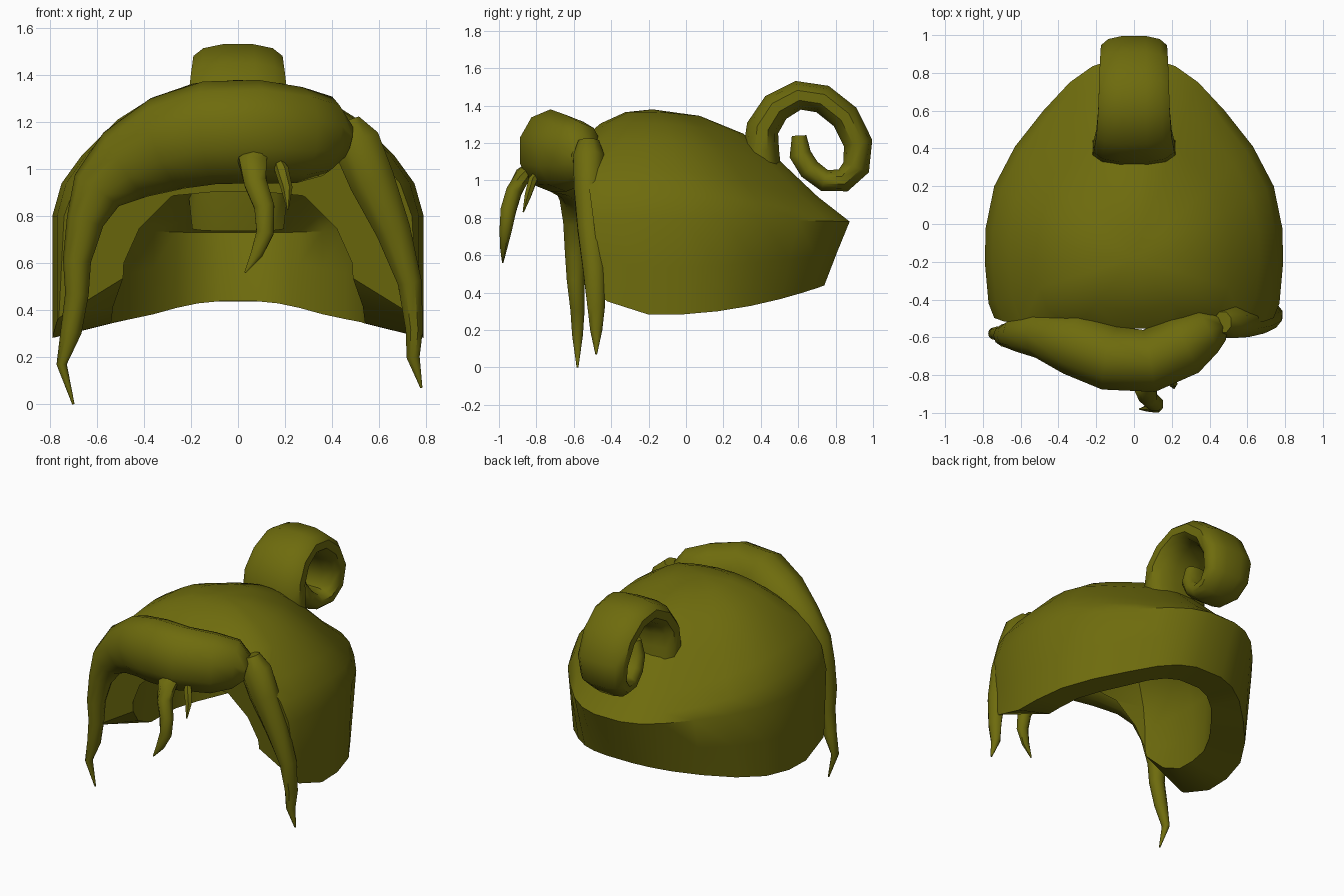
import bpy
import bmesh
import math
from mathutils import Vector

cube = bpy.data.objects.get("Cube")
if cube:
    bpy.data.objects.remove(cube, do_unlink=True)

# One flat olive colour for all of the hair
olive = bpy.data.materials.new("olive_hair")
olive.use_nodes = True
olive.diffuse_color = (0.155, 0.148, 0.004, 1)
shader = olive.node_tree.nodes["Principled BSDF"]
shader.inputs["Base Color"].default_value = olive.diffuse_color
shader.inputs["Roughness"].default_value = 0.8


def finish(bm, name, angle=50):
    """Turn a bmesh into a smooth shaded, coloured object."""
    bmesh.ops.recalc_face_normals(bm, faces=bm.faces)
    mesh = bpy.data.meshes.new(name)
    bm.to_mesh(mesh)
    bm.free()
    mesh.materials.append(olive)
    obj = bpy.data.objects.new(name, mesh)
    bpy.context.collection.objects.link(obj)
    bpy.ops.object.select_all(action="DESELECT")
    obj.select_set(True)
    bpy.context.view_layer.objects.active = obj
    bpy.ops.object.shade_smooth_by_angle(angle=math.radians(angle))


def bridge(bm, lower, upper):
    count = len(lower)
    for i in range(count):
        j = (i + 1) % count
        bm.faces.new((lower[i], lower[j], upper[j], upper[i]))


def sweep(name, path, axis, sides=8, squareness=1.0):
    """Loft ellipses along a path of (x, y, z, radius along axis, other radius)."""
    bm = bmesh.new()
    points = [Vector(p[:3]) for p in path]
    rings = []
    for i, p in enumerate(path):
        before, after = points[max(i - 1, 0)], points[min(i + 1, len(path) - 1)]
        tangent = (after - before).normalized()
        across = (axis - tangent * axis.dot(tangent)).normalized()
        up = tangent.cross(across)
        ring = []
        for k in range(sides):
            a = math.tau * (k + 0.5) / sides
            c, s = math.cos(a), math.sin(a)
            c = math.copysign(abs(c) ** squareness, c)
            s = math.copysign(abs(s) ** squareness, s)
            ring.append(bm.verts.new(points[i] + across * c * p[3] + up * s * p[4]))
        rings.append(ring)
    for lower, upper in zip(rings, rings[1:]):
        bridge(bm, lower, upper)
    bm.faces.new(rings[0])
    bm.faces.new(rings[-1])
    finish(bm, name)


# Main cap: outline seen from above, right half from back to front
CENTRE_Y = -0.18
half_outline = [
    (0.1, 0.875), (0.22, 0.835), (0.34, 0.75), (0.48, 0.6), (0.63, 0.41),
    (0.74, 0.2), (0.785, -0.02), (0.79, -0.2), (0.77, -0.42),
    (0.7, -0.6), (0.45, -0.72), (0.15, -0.78),
]
outline = half_outline + [(-x, y) for x, y in reversed(half_outline)]

# Dome rows: share of the outline radius, height at the sides, height at the back
dome_rows = [
    (1.0, 0.8, 0.78), (0.95, 0.94, 0.82), (0.84, 1.06, 0.91),
    (0.65, 1.21, 1.1), (0.46, 1.305, 1.25), (0.24, 1.365, 1.345),
]


def rim_height(y):
    d = y + 0.15
    return 0.28 + d * d * (0.2 if d > 0 else 1.0)


def cap_rows(bm, thickness):
    """Rows of one shell from the rim to the dome, moved inward by a thickness."""
    rows = [[] for _ in range(len(dome_rows) + 2)]
    for x, y in outline:
        dy = y - CENTRE_Y
        reach = math.hypot(x, dy)
        back = max(0, dy / reach) ** 2
        shrink = 1 - thickness * (1 - 0.1 * back) / reach
        low_y = y * 0.845 if y > 0 else y
        z = rim_height(low_y)
        lift = thickness * 0.25 * (1 - back)
        corners = [(x, low_y, z + lift), (x, (y + low_y) / 2, (z + 0.79) / 2)]
        for share, side_z, back_z in dome_rows:
            drop = thickness * (0.2 + 0.6 * (1 - share))
            height = side_z + (back_z - side_z) * back - drop
            corners.append((x * share, CENTRE_Y + dy * share, height))
        for row, (px, py, pz) in zip(rows, corners):
            py = CENTRE_Y + (py - CENTRE_Y) * shrink
            row.append(bm.verts.new((px * shrink, py, pz)))
    for lower, upper in zip(rows, rows[1:]):
        bridge(bm, lower, upper)
    crown = bm.verts.new((0, CENTRE_Y, 1.38 - thickness * 0.8))
    top = rows[-1]
    for i in range(len(top)):
        bm.faces.new((top[i], top[(i + 1) % len(top)], crown))
    return rows[0]


# Outer and inner shells joined at the rim, cut open and capped at the face
bm = bmesh.new()
bridge(bm, cap_rows(bm, 0), cap_rows(bm, 0.25))
bmesh.ops.bisect_plane(
    bm, geom=bm.verts[:] + bm.edges[:] + bm.faces[:],
    plane_co=(0, -0.44, 0.36), plane_no=(0, -1, -0.13), clear_outer=True)
bmesh.ops.holes_fill(bm, edges=[e for e in bm.edges if e.is_boundary], sides=0)
finish(bm, "hair_cap", 40)

X, Y = Vector((1, 0, 0)), Vector((0, 1, 0))

# Swept fringe running into the long lock on the right
sweep("fringe", [
    (-0.7, -0.58, 0.0, 0.005, 0.005),
    (-0.75, -0.58, 0.17, 0.03, 0.022),
    (-0.71, -0.58, 0.31, 0.04, 0.045),
    (-0.685, -0.59, 0.47, 0.05, 0.05),
    (-0.685, -0.59, 0.61, 0.06, 0.06),
    (-0.65, -0.59, 0.78, 0.07, 0.08),
    (-0.6, -0.58, 0.91, 0.1, 0.115),
    (-0.48, -0.58, 1.02, 0.135, 0.165),
    (-0.3, -0.63, 1.11, 0.18, 0.205),
    (-0.12, -0.71, 1.155, 0.18, 0.22),
    (0.08, -0.725, 1.16, 0.175, 0.22),
    (0.26, -0.64, 1.145, 0.175, 0.205),
    (0.38, -0.565, 1.14, 0.135, 0.17),
    (0.46, -0.54, 1.12, 0.08, 0.08),
], Y, 10)

# Long lock on the left
sweep("left_lock", [
    (0.47, -0.52, 1.21, 0.06, 0.05),
    (0.5, -0.52, 1.12, 0.09, 0.11),
    (0.57, -0.52, 0.95, 0.085, 0.105),
    (0.66, -0.51, 0.74, 0.075, 0.08),
    (0.73, -0.49, 0.52, 0.065, 0.055),
    (0.75, -0.48, 0.32, 0.05, 0.04),
    (0.745, -0.48, 0.2, 0.035, 0.03),
    (0.78, -0.48, 0.07, 0.005, 0.005),
], Y)

# Loose strands hanging from the fringe
sweep("large_strand", [
    (0.11, -0.82, 1.09, 0.02, 0.02),
    (0.06, -0.87, 1.03, 0.045, 0.065),
    (0.075, -0.92, 0.94, 0.045, 0.052),
    (0.112, -0.95, 0.84, 0.045, 0.046),
    (0.115, -0.965, 0.73, 0.035, 0.04),
    (0.08, -0.975, 0.64, 0.02, 0.028),
    (0.03, -0.98, 0.56, 0.004, 0.004),
], Y)
sweep("small_strand", [
    (0.165, -0.79, 1.05, 0.015, 0.015),
    (0.185, -0.82, 1.0, 0.025, 0.03),
    (0.207, -0.845, 0.92, 0.02, 0.025),
    (0.212, -0.87, 0.83, 0.004, 0.004),
], Y, 6)

# Curled bun: (y, z, half width, half thickness) along the spiral
curl = [
    (0.46, 0.75, 0.2, 0.08), (0.42, 0.98, 0.225, 0.1), (0.4, 1.16, 0.225, 0.1),
    (0.41, 1.28, 0.22, 0.09), (0.48, 1.39, 0.205, 0.085), (0.6, 1.455, 0.195, 0.08),
    (0.73, 1.435, 0.19, 0.08), (0.85, 1.34, 0.185, 0.08), (0.92, 1.2, 0.18, 0.08),
    (0.91, 1.07, 0.165, 0.075), (0.84, 1.0, 0.15, 0.065), (0.74, 1.0, 0.135, 0.06),
    (0.66, 1.06, 0.12, 0.06), (0.61, 1.14, 0.1, 0.06), (0.605, 1.24, 0.07, 0.04),
]
sweep("curled_bun", [(0, y, z, w, t) for y, z, w, t in curl], X, 12, 0.8)
